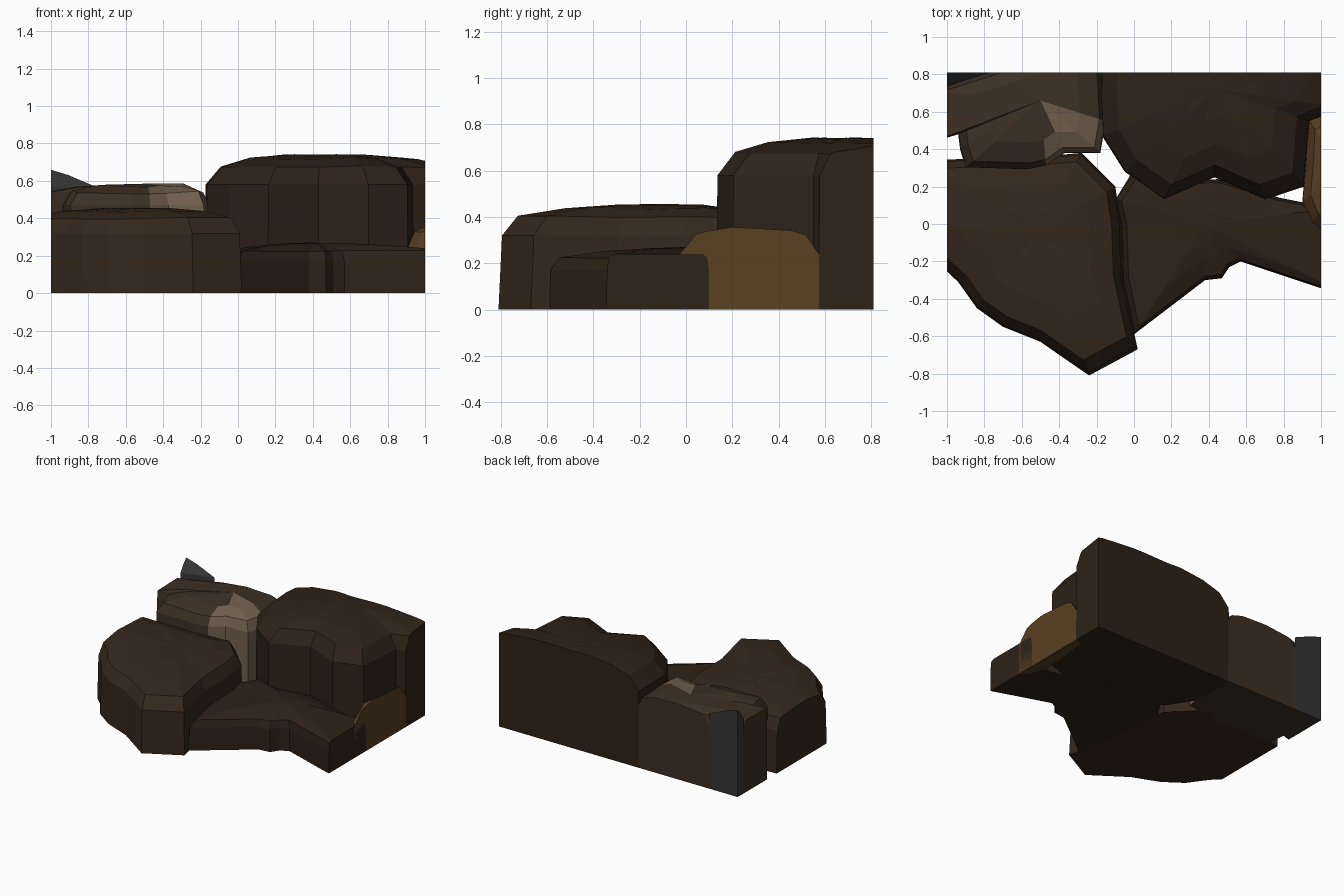
import bpy, bmesh, random
from mathutils import Vector

random.seed(4)


def material(name, r, g, b):
    m = bpy.data.materials.new(name)
    m.diffuse_color = (r, g, b, 1)
    return m


BROWN = material("brown stone", 0.035, 0.021, 0.012)
DARK = material("dark stone", 0.026, 0.016, 0.009)
TAN = material("tan stone", 0.045, 0.029, 0.017)
PALE = material("pale stone", 0.17, 0.115, 0.075)
AMBER = material("amber stone", 0.10, 0.05, 0.016)
GREY = material("grey stone", 0.036, 0.036, 0.036)

# Block limits: stones running past these are sliced flat
CUTS = [((1, 0, 0), 1.0), ((-1, 0, 0), 1.0), ((0, 1, 0), 0.81), ((0, -1, 0), 0.81)]


def stone(name, outline, centre, profile, peak, mat, jitter=0.006):
    """Rings of the outline shrunk toward a centre, (scale, z) per ring."""
    bm = bmesh.new()
    c = Vector(centre)
    rings = []
    for k, (s, z) in enumerate(profile):
        ring = []
        for p in outline:
            q = c + (Vector(p) - c) * s
            dz = random.uniform(-jitter, jitter) if k > 1 else 0
            ring.append(bm.verts.new((q.x, q.y, z + dz)))
        rings.append(ring)
    n = len(outline)
    bm.faces.new(rings[0][::-1])
    for a, b in zip(rings, rings[1:]):
        for i in range(n):
            j = (i + 1) % n
            bm.faces.new((a[i], a[j], b[j], b[i]))
    top = bm.verts.new((c.x, c.y, peak))
    for i in range(n):
        bm.faces.new((rings[-1][i], rings[-1][(i + 1) % n], top))
    for normal, d in CUTS:
        no = Vector(normal)
        bmesh.ops.bisect_plane(bm, geom=bm.verts[:] + bm.edges[:] + bm.faces[:],
                               plane_co=no * d, plane_no=no, clear_outer=True)
        rim = [e for e in bm.edges if e.is_boundary]
        if rim:
            bmesh.ops.holes_fill(bm, edges=rim, sides=0)
    bmesh.ops.recalc_face_normals(bm, faces=bm.faces[:])
    me = bpy.data.meshes.new(name)
    bm.to_mesh(me)
    bm.free()
    me.materials.append(mat)
    ob = bpy.data.objects.new(name, me)
    bpy.context.collection.objects.link(ob)
    return ob


# Broad flat boulder at front left
stone("front_left_boulder",
      [(-1.2, 0.0), (-1.1, -0.16), (-0.94, -0.31), (-0.84, -0.45), (-0.7, -0.55), (-0.5, -0.63),
       (-0.24, -0.81), (0.02, -0.67), (0.0, -0.58), (-0.06, -0.3), (-0.07, 0.0), (-0.1, 0.2),
       (-0.28, 0.38), (-0.5, 0.36), (-0.85, 0.35), (-1.12, 0.34)],
      (-0.52, -0.05),
      [(1, 0), (0.98, 0.32), (0.89, 0.4), (0.62, 0.435), (0.3, 0.45)], 0.455, BROWN)

# Tall boulder at back right
stone("back_right_boulder",
      [(-0.17, 1.0), (-0.18, 0.7), (-0.17, 0.47), (-0.05, 0.28), (0.16, 0.13), (0.43, 0.25),
       (0.7, 0.13), (0.91, 0.2), (0.94, 0.55), (1.12, 0.62), (1.3, 0.9), (1.1, 1.2), (0.5, 1.3),
       (0.1, 1.2)],
      (0.45, 0.72),
      [(1, 0), (0.99, 0.58), (0.86, 0.675), (0.62, 0.72), (0.3, 0.737)], 0.74, DARK)

# Mid-height boulder at back left, with a pale weathered corner
slab = stone("back_left_boulder",
             [(-1.1, 0.71), (-1.1, 0.43), (-0.94, 0.48), (-0.93, 0.4), (-0.9, 0.3), (-0.57, 0.29),
              (-0.47, 0.31), (-0.37, 0.38), (-0.18, 0.38), (-0.15, 0.55), (-0.17, 0.9),
              (-0.5, 0.9), (-0.72, 0.83), (-1, 0.74)],
             (-0.5, 0.66),
             [(1, 0), (0.99, 0.47), (0.9, 0.54), (0.6, 0.575)], 0.585, TAN, 0.01)
slab.data.materials.append(PALE)
for f in slab.data.polygons:
    if f.center.x > -0.45 and f.center.y < 0.66 and f.normal.z > -0.5:
        f.material_index = 1

# Low boulder at front right
stone("front_right_boulder",
      [(-0.1, 0.13), (-0.07, 0.0), (-0.06, -0.3), (0.0, -0.59), (0.38, -0.3), (0.47, -0.29),
       (0.51, -0.23), (0.57, -0.2), (1.2, -0.41), (1.2, 0.1), (0.98, 0.1), (0.78, 0.14), (0.45, 0.24),
       (0.16, 0.22), (-0.02, 0.26)],
      (0.38, 0.0),
      [(1, 0), (0.99, 0.17), (0.93, 0.225), (0.6, 0.25), (0.3, 0.263)], 0.27, DARK, 0.003)

# Amber stone on the right side
stone("amber_stone",
      [(0.9, 0.12), (0.95, 0.0), (1.05, -0.08), (1.3, -0.05), (1.4, 0.3), (1.3, 0.6), (1.1, 0.62),
       (0.93, 0.56), (0.92, 0.35)],
      (1.12, 0.29),
      [(1, 0), (0.99, 0.23), (0.8, 0.325), (0.5, 0.36)], 0.37, AMBER, 0.004)

# Grey stone tip in the back left corner
stone("grey_corner_stone",
      [(-1.25, 0.68), (-1, 0.74), (-0.73, 0.82), (-0.7, 1.0), (-1.0, 1.1), (-1.25, 1.0)],
      (-1.04, 0.88),
      [(1, 0), (1, 0.57), (0.72, 0.63), (0.4, 0.68)], 0.7, GREY, 0.002)
